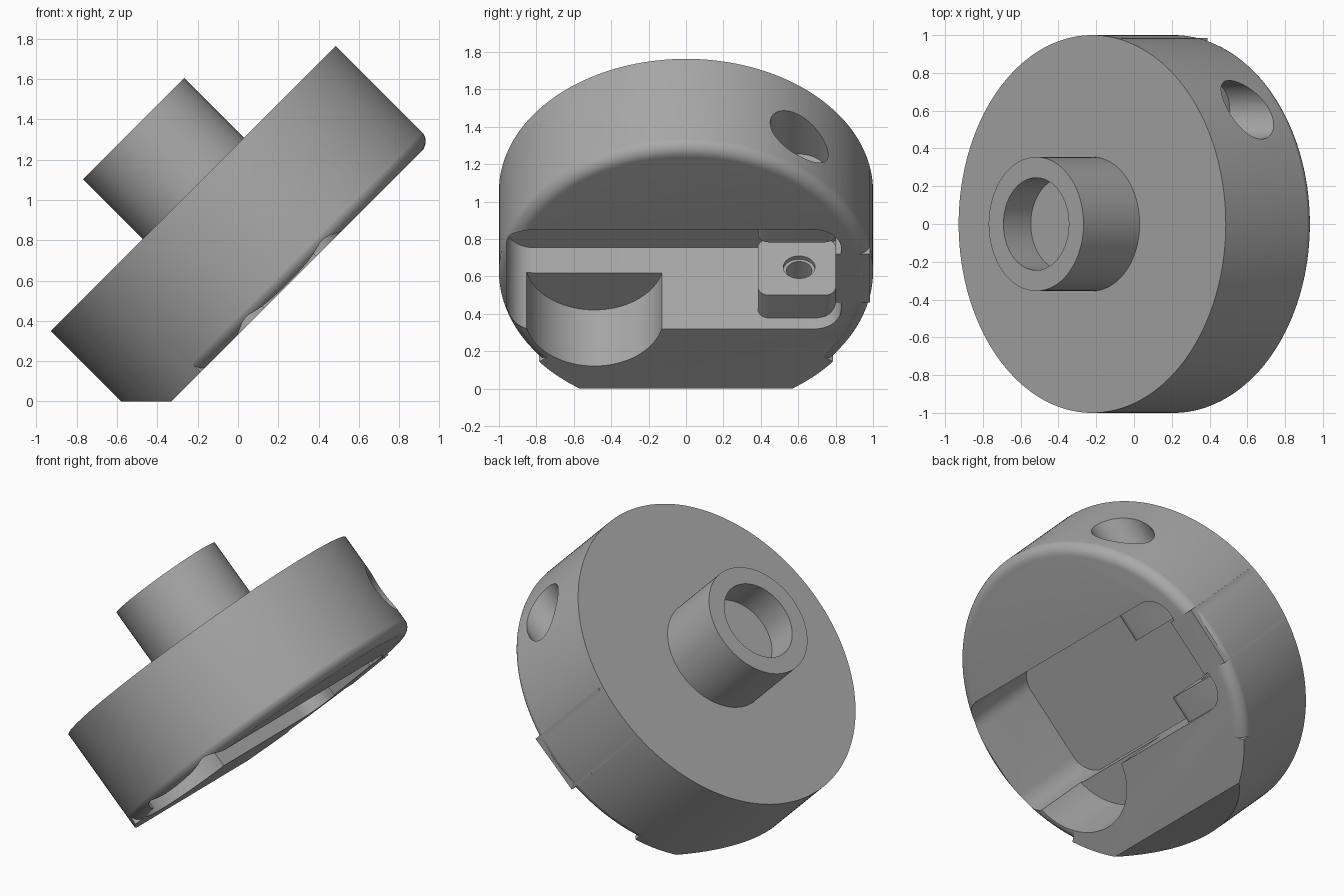
import bpy, bmesh
from math import sin, cos, pi, radians, sqrt
from mathutils import Matrix

if "Cube" in bpy.data.objects:
    bpy.data.objects.remove(bpy.data.objects["Cube"], do_unlink=True)

grey = bpy.data.materials.new("mid_grey")
grey.use_nodes = True
colour = (0.4, 0.4, 0.4, 1)
grey.diffuse_color = colour
grey.node_tree.nodes["Principled BSDF"].inputs["Base Color"].default_value = colour

# Disc frame: local z is the disc axis, origin at the centre of the open face
TILT = Matrix.Translation((0.2525, 0, 0.5825)) @ Matrix.Rotation(-pi / 4, 4, 'Y')
# Turns a prism so that it runs along local x, its outline lying in y and z
ALONG_X = Matrix(((0, 0, 1, 0), (1, 0, 0, 0), (0, 1, 0, 0), (0, 0, 0, 1)))


def finish(name, bm, matrix):
    bmesh.ops.recalc_face_normals(bm, faces=bm.faces)
    mesh = bpy.data.meshes.new(name)
    bm.to_mesh(mesh)
    bm.free()
    mesh.transform(matrix)
    mesh.materials.append(grey)
    obj = bpy.data.objects.new(name, mesh)
    bpy.context.scene.collection.objects.link(obj)
    return obj


def prism(name, outline, low, high, matrix=TILT):
    bm = bmesh.new()
    face = bm.faces.new([bm.verts.new((x, y, low)) for x, y in outline])
    made = bmesh.ops.extrude_face_region(bm, geom=[face])["geom"]
    verts = [v for v in made if isinstance(v, bmesh.types.BMVert)]
    bmesh.ops.translate(bm, verts=verts, vec=(0, 0, high - low))
    return finish(name, bm, matrix)


def circle(r, cx=0, cy=0, n=64):
    return [(cx + r * cos(2 * pi * i / n), cy + r * sin(2 * pi * i / n)) for i in range(n)]


def rounded(x0, x1, y0, y1, r, n=10):
    corners = ((x1 - r, y1 - r), (x0 + r, y1 - r), (x0 + r, y0 + r), (x1 - r, y0 + r))
    return [(cx + r * cos(pi / 2 * (k + i / n)), cy + r * sin(pi / 2 * (k + i / n)))
            for k, (cx, cy) in enumerate(corners) for i in range(n + 1)]


def rectangle(x0, x1, y0, y1):
    return [(x0, y0), (x1, y0), (x1, y1), (x0, y1)]


def combine(body, tool, operation):
    mod = body.modifiers.new(operation.lower(), 'BOOLEAN')
    mod.operation, mod.object, mod.solver = operation, tool, 'EXACT'
    bpy.context.view_layer.objects.active = body
    bpy.ops.object.modifier_apply(modifier=mod.name)
    bpy.data.objects.remove(tool, do_unlink=True)


def edge_rounder(r, start, end, steps=110):
    # Sweeps the waste outside a rounded rim around part of the disc
    profile = [(1.05, -0.05), (1 - r, -0.05)]
    profile += [(1 - r + (r + 0.001) * sin(a), r - r * cos(a))
                for a in (pi / 2 * i / 8 for i in range(9))]
    profile.append((1.05, r))
    bm = bmesh.new()
    rings = []
    for i in range(steps + 1):
        a = start + (end - start) * i / steps
        rings.append([bm.verts.new((p * cos(a), p * sin(a), h)) for p, h in profile])
    for a, b in zip(rings, rings[1:]):
        for k in range(len(profile)):
            j = (k + 1) % len(profile)
            bm.faces.new((a[k], a[j], b[j], b[k]))
    bm.faces.new(rings[0])
    bm.faces.new(rings[-1])
    return finish("edge_rounder", bm, TILT)


THICK = 0.67
FLOOR = 0.615

# Disc with a partly rounded rim and a hollow boss
body = prism("disc_body", circle(1, n=160), 0, THICK)
combine(body, edge_rounder(0.07, radians(-128.3), radians(128.3)), 'DIFFERENCE')
combine(body, prism("boss", circle(0.355, n=96), THICK - 0.03, THICK + 0.42), 'UNION')
combine(body, prism("boss_bore", circle(0.245), THICK + 0.215, THICK + 0.6), 'DIFFERENCE')

# Long pocket and the round recess beside it
combine(body, prism("pocket", rounded(-0.372, 0.378, -0.96, 0.83, 0.145), -0.2, FLOOR), 'DIFFERENCE')
combine(body, prism("recess", circle(0.3725, -0.28, -0.49, 80), -0.2, 0.424), 'DIFFERENCE')

# Pair of clamp blocks on the pocket walls
for side in (-1, 1):
    low, high = sorted((side * 0.2, side * 0.43))
    block = prism("clamp_block", rounded(0.385, 0.80, 0.083, 0.507, 0.06), low, high, TILT @ ALONG_X)
    combine(body, block, 'UNION')

# Bridge filling the end of the pocket at the rim
combine(body, prism("end_bridge", rectangle(-0.173, 0.194, 0.80, 0.985), 0, FLOOR + 0.02), 'UNION')

# Screw holes through the clamps, with wide access from the rim
for r, low, high in ((0.155, 0.5, 1.1), (0.085, 0.1, 0.6), (0.085, -0.225, -0.1), (0.068, -0.6, -0.15)):
    combine(body, prism("screw_hole", circle(r, 0.605, 0.295, 48), low, high, TILT @ ALONG_X), 'DIFFERENCE')

# Flat foot
combine(body, prism("foot_cut", rectangle(-2, 2, -2, 2), -1, 0, Matrix()), 'DIFFERENCE')

bpy.ops.object.select_all(action='DESELECT')
body.select_set(True)
bpy.context.view_layer.objects.active = body
bpy.ops.object.shade_smooth_by_angle(angle=radians(25))
